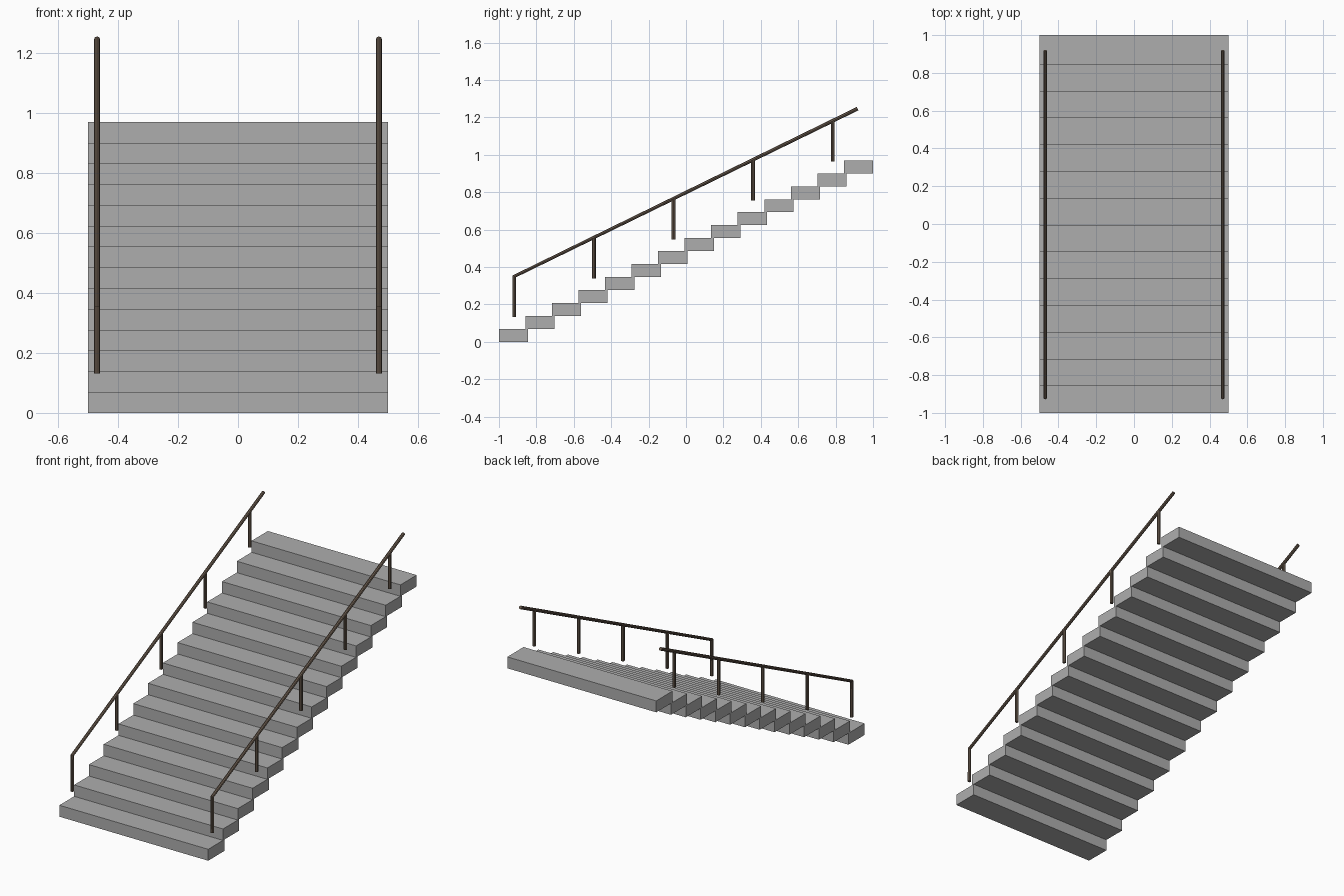
import bpy

STEPS = 14
WIDTH, DEPTH, RISE = 1.0, 0.156, 0.0693
RUN = (2.0 - DEPTH) / (STEPS - 1)
SLOPE = RISE / RUN
RAIL_X, RADIUS = 0.47, 0.01

cube = bpy.data.objects.get("Cube")
if cube:
    bpy.data.objects.remove(cube, do_unlink=True)


def make_material(name, color):
    mat = bpy.data.materials.new(name)
    mat.use_nodes = True
    mat.diffuse_color = color
    mat.node_tree.nodes["Principled BSDF"].inputs["Base Color"].default_value = color
    return mat


concrete = make_material("grey concrete", (0.42, 0.42, 0.42, 1))
bronze = make_material("brown metal", (0.15, 0.11, 0.08, 1))


def add_tube(name, points):
    """Capped eight-sided tube along a straight-segment path."""
    curve = bpy.data.curves.new(name + "_path", "CURVE")
    curve.dimensions = "3D"
    curve.bevel_depth = RADIUS
    curve.bevel_resolution = 2
    curve.use_fill_caps = True
    spline = curve.splines.new("POLY")
    spline.points.add(len(points) - 1)
    for point, co in zip(spline.points, points):
        point.co = (*co, 1)
    curve.materials.append(bronze)
    obj = bpy.data.objects.new(name, curve)
    bpy.context.collection.objects.link(obj)
    bpy.ops.object.select_all(action="DESELECT")
    obj.select_set(True)
    bpy.context.view_layer.objects.active = obj
    bpy.ops.object.convert(target="MESH")
    bpy.ops.object.shade_flat()


# Slab steps, each slightly overlapping the one below
for i in range(STEPS):
    bpy.ops.mesh.primitive_cube_add(
        size=1, location=(0, -1 + DEPTH / 2 + i * RUN, (i + 0.5) * RISE))
    step = bpy.context.object
    step.name = f"step_{i + 1}"
    step.scale = (WIDTH, DEPTH, RISE)
    bpy.ops.object.transform_apply(location=False, rotation=False, scale=True)
    step.data.materials.append(concrete)

# Handrails bent down into the first post, plus posts every third step
START_Y, END_Y, BASE_Z, TOP_Z = -0.918, 0.917, 0.132, 0.35
for side, x in (("left", RAIL_X), ("right", -RAIL_X)):
    add_tube(f"{side}_handrail", [
        (x, START_Y, BASE_Z), (x, START_Y, TOP_Z),
        (x, END_Y, TOP_Z + (END_Y - START_Y) * SLOPE)])
    for k in range(1, 5):
        y = START_Y + 3 * k * RUN
        lift = 3 * k * RISE
        add_tube(f"{side}_post_{k}", [(x, y, BASE_Z + lift), (x, y, TOP_Z + lift)])
